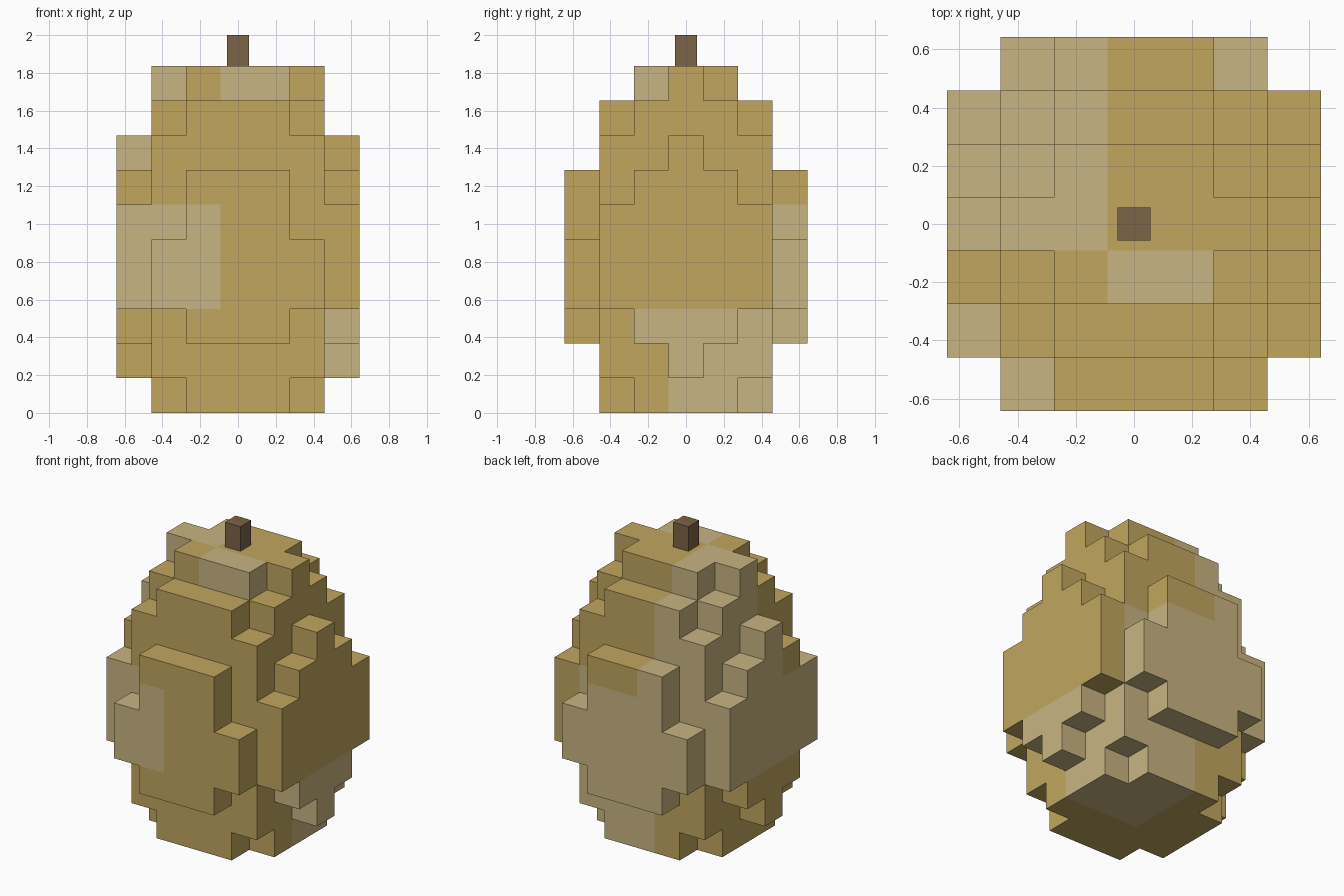
import bpy, bmesh
from mathutils import Vector

if "Cube" in bpy.data.objects:
    bpy.data.objects.remove(bpy.data.objects["Cube"])

S = 1.837 / 10  # cube size


def material(name, rgb):
    m = bpy.data.materials.new(name)
    m.diffuse_color = (*rgb, 1)
    m.use_nodes = True
    m.node_tree.nodes["Principled BSDF"].inputs["Base Color"].default_value = m.diffuse_color
    return m


gold = material("gold", (0.533, 0.381, 0.114))
pale = material("pale_gold", (0.584, 0.462, 0.223))
brown = material("stem_brown", (0.205, 0.125, 0.063))

# Half width in x of each row |y| = 0, 1, 2, 3, per layer from the bottom up
base = (2, 2, 1)
lower = (3, 2, 2)
flare = (3, 3, 2, 1)
belly = (3, 3, 3, 2)
LAYERS = [base, lower, flare, belly, belly, (3, 3, 3, 1), flare, lower, base, (2, 1)]


def filled(x, y, k):
    if not 0 <= k < len(LAYERS):
        return False
    rows = LAYERS[k]
    return abs(y) < len(rows) and abs(x) <= rows[abs(y)]


def is_pale(x, y, k):
    """Pale patches on the skin, by height band."""
    if k <= 1:
        return x >= 0 and y >= 0
    if k == 2:
        return (x >= 0 and y >= -1) or (x == -1 and y >= 2)
    if k <= 5:
        return x <= -1 or (y >= 2 and x <= 2)
    if k == 9 and y == -1 and x in (0, 1):
        return True
    return x <= -1 and y >= 0


def link(name, bm, mats):
    me = bpy.data.meshes.new(name)
    bm.to_mesh(me)
    bm.free()
    for m in mats:
        me.materials.append(m)
    ob = bpy.data.objects.new(name, me)
    bpy.context.collection.objects.link(ob)


# Fruit body: only the outer faces of the stacked cubes
bm = bmesh.new()
for k in range(10):
    for x in range(-3, 4):
        for y in range(-3, 4):
            if not filled(x, y, k):
                continue
            centre = Vector((x, y, k + 0.5))
            for axis in range(3):
                for sign in (-1, 1):
                    n = Vector((0, 0, 0))
                    n[axis] = sign
                    if filled(x + int(n.x), y + int(n.y), k + int(n.z)):
                        continue
                    u = Vector((0, 0, 0))
                    u[(axis + 1) % 3] = 0.5
                    v = n.cross(u)
                    mid = centre + n * 0.5
                    corners = (mid - u - v, mid + u - v, mid + u + v, mid - u + v)
                    face = bm.faces.new([bm.verts.new(c * S) for c in corners])
                    face.material_index = int(is_pale(x, y, k))
bmesh.ops.remove_doubles(bm, verts=bm.verts, dist=0.001)
link("fruit_body", bm, [gold, pale])

# Stem
bm = bmesh.new()
bmesh.ops.create_cube(bm, size=1)
bmesh.ops.scale(bm, vec=(0.114, 0.114, 2 - 10 * S), verts=bm.verts)
bmesh.ops.translate(bm, vec=(0, 0, 1 + 5 * S), verts=bm.verts)
link("stem", bm, [brown])
